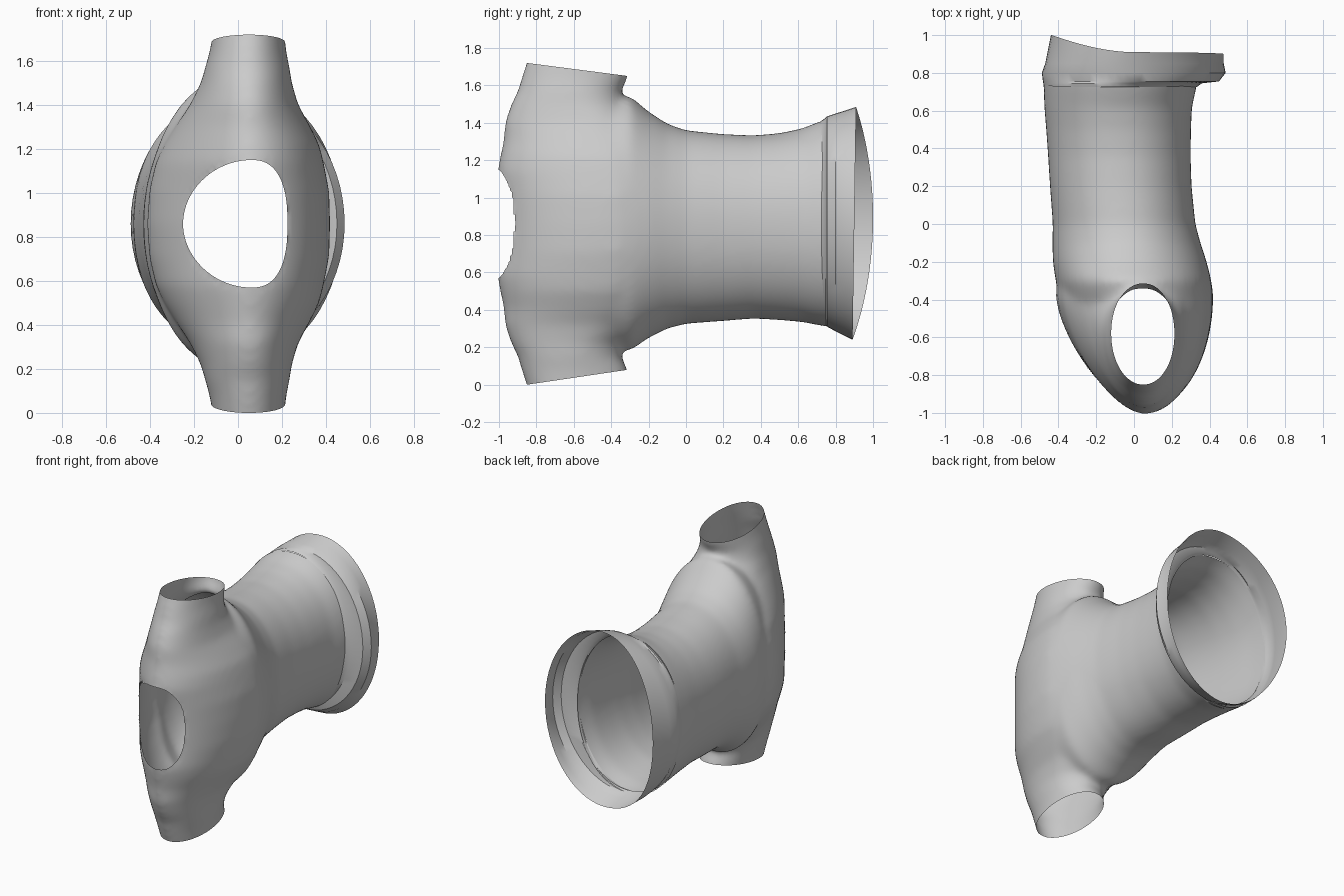
import bpy, bmesh, math
from mathutils import Vector

if "Cube" in bpy.data.objects:
    bpy.data.objects.remove(bpy.data.objects["Cube"])

N = 64


def oval(cu, lo_u, hi_u, cv, lo_v, hi_v, p=2.0, p_front_left=None):
    """Closed oval through four extents, with an off-centre peak."""
    pts = []
    for i in range(N):
        a = 2 * math.pi * i / N
        c, s = math.cos(a), math.sin(a)
        q = p_front_left if p_front_left and c < 0 and s < 0 else p
        u = math.copysign(abs(c) ** (2 / q), c)
        v = math.copysign(abs(s) ** (2 / q), s)
        pts.append((cu + u * ((hi_u - cu) if u > 0 else (cu - lo_u)),
                    cv + v * ((hi_v - cv) if v > 0 else (cv - lo_v))))
    return pts


def loft(bm, rings, caps):
    loops = [[bm.verts.new(p) for p in r] for r in rings]
    faces = []
    for a, b in zip(loops, loops[1:]):
        for i in range(N):
            j = (i + 1) % N
            faces.append(bm.faces.new((a[i], a[j], b[j], b[i])))
    if caps:
        faces += [bm.faces.new(loops[0]), bm.faces.new(loops[-1])]
    bmesh.ops.recalc_face_normals(bm, faces=faces)


def make_object(name, bm):
    mesh = bpy.data.meshes.new(name)
    bm.to_mesh(mesh)
    bm.free()
    ob = bpy.data.objects.new(name, mesh)
    bpy.context.collection.objects.link(ob)
    return ob


bm = bmesh.new()

# Upright column: height above middle, x extents, y centre, y extents, front-left roundness
half = [(0.00, -.415, .42, -.38, -.99, -.10, 1.5), (0.15, -.405, .415, -.38, -.995, -.10, 1.5),
        (0.28, -.375, .39, -.39, -1.01, -.12, 1.55), (0.36, -.335, .37, -.41, -.995, -.14, 1.6),
        (0.45, -.28, .325, -.44, -.975, -.17, 1.7), (0.54, -.22, .275, -.50, -.97, -.22, 1.8),
        (0.64, -.17, .245, -.57, -.935, -.33, 1.9), (0.71, -.15, .235, -.59, -.90, -.345, 2),
        (0.78, -.13, .22, -.59, -.88, -.31, 2), (0.92, -.105, .205, -.59, -.835, -.29, 2)]
MID = 0.86
column = [(-h, *r) for h, *r in reversed(half[1:])] + half
loft(bm, [[(u, v, MID + h) for u, v in oval(.05, x0, x1, cy, y0, y1, 2, q)]
          for h, x0, x1, cy, y0, y1, q in column], True)

# Wide tube running to the back: y, x extents, z extents
tube = [(-.50, -.33, .39, .32, 1.40), (-.40, -.385, .42, .20, 1.52),
        (-.30, -.415, .41, .18, 1.545), (-.20, -.43, .385, .25, 1.46),
        (-.10, -.432, .352, .30, 1.395), (0, -.43, .325, .325, 1.36),
        (.20, -.445, .305, .34, 1.34), (.36, -.455, .30, .353, 1.333),
        (.50, -.465, .302, .345, 1.345), (.62, -.475, .307, .335, 1.37),
        (.72, -.478, .33, .315, 1.41), (.90, -.478, .36, .29, 1.46)]
loft(bm, [[(u, y, v) for u, v in oval((x0 + x1) / 2, x0, x1, MID, z0, z1, 2.1)]
          for y, x0, x1, z0, z1 in tube], True)

# Fuse both into one skin
blank = make_object("body_blank", bm)
m = blank.modifiers.new("fuse", 'REMESH')
m.mode, m.voxel_size = 'VOXEL', 0.018
m = blank.modifiers.new("soften", 'SMOOTH')
m.factor, m.iterations = 0.5, 20
bm = bmesh.new()
bm.from_object(blank, bpy.context.evaluated_depsgraph_get())
bpy.data.objects.remove(blank)

# Slice open the top, bottom and back ends
for co, no in [((0, -.85, 1.72), (0, .07, .54)), ((0, -.85, 0), (0, .08, -.54)),
               ((0, .74, .86), (0, 1, .03))]:
    bmesh.ops.bisect_plane(bm, geom=bm.verts[:] + bm.edges[:] + bm.faces[:], dist=1e-5,
                           plane_co=Vector(co), plane_no=Vector(no).normalized(),
                           clear_outer=True)

# Front opening: remove the faces inside the oval, then snap its edge
HX, HZ = 0.06, 0.86


def hole_level(co):
    dx, dz = co.x - HX, co.z - HZ
    rx, p = (0.165, 2.5) if dx > 0 else (0.31, 1.95)
    return (abs(dx / rx) ** p + abs(dz / 0.29) ** p) ** (1 / p)


inside = [f for f in bm.faces
          if f.calc_center_median().y < -.55 and hole_level(f.calc_center_median()) < 1]
bmesh.ops.delete(bm, geom=inside, context='FACES')
for v in bm.verts:
    if v.is_boundary and v.co.y < -.55 and .4 < v.co.z < 1.3:
        k = hole_level(v.co)
        v.co.x = HX + (v.co.x - HX) / k
        v.co.z = HZ + (v.co.z - HZ) / k
body = make_object("branched_body", bm)

# Flared collar around the back opening
bm = bmesh.new()
collar = [(.725, -.478, .332, .313, 1.412), (.745, -.48, .36, .325, 1.425),
          (.755, -.482, .45, .31, 1.435), (.80, -.488, .485, .285, 1.45),
          (.85, -.47, .475, .26, 1.465)]
rings = [[(u, y, v) for u, v in oval((x0 + x1) / 2, x0, x1, MID, z0, z1)]
         for y, x0, x1, z0, z1 in collar]
rings.append([(u, .90 + .1 * (max(0, -u) / .44) ** 1.8 + .015 * (v - MID), v)
              for u, v in oval(.02, -.44, .475, MID, .24, 1.485)])
loft(bm, rings, False)
rim = make_object("back_collar", bm)

for ob in (body, rim):
    bpy.ops.object.select_all(action='DESELECT')
    ob.select_set(True)
    bpy.context.view_layer.objects.active = ob
    bpy.ops.object.shade_smooth_by_angle(angle=math.radians(35))
